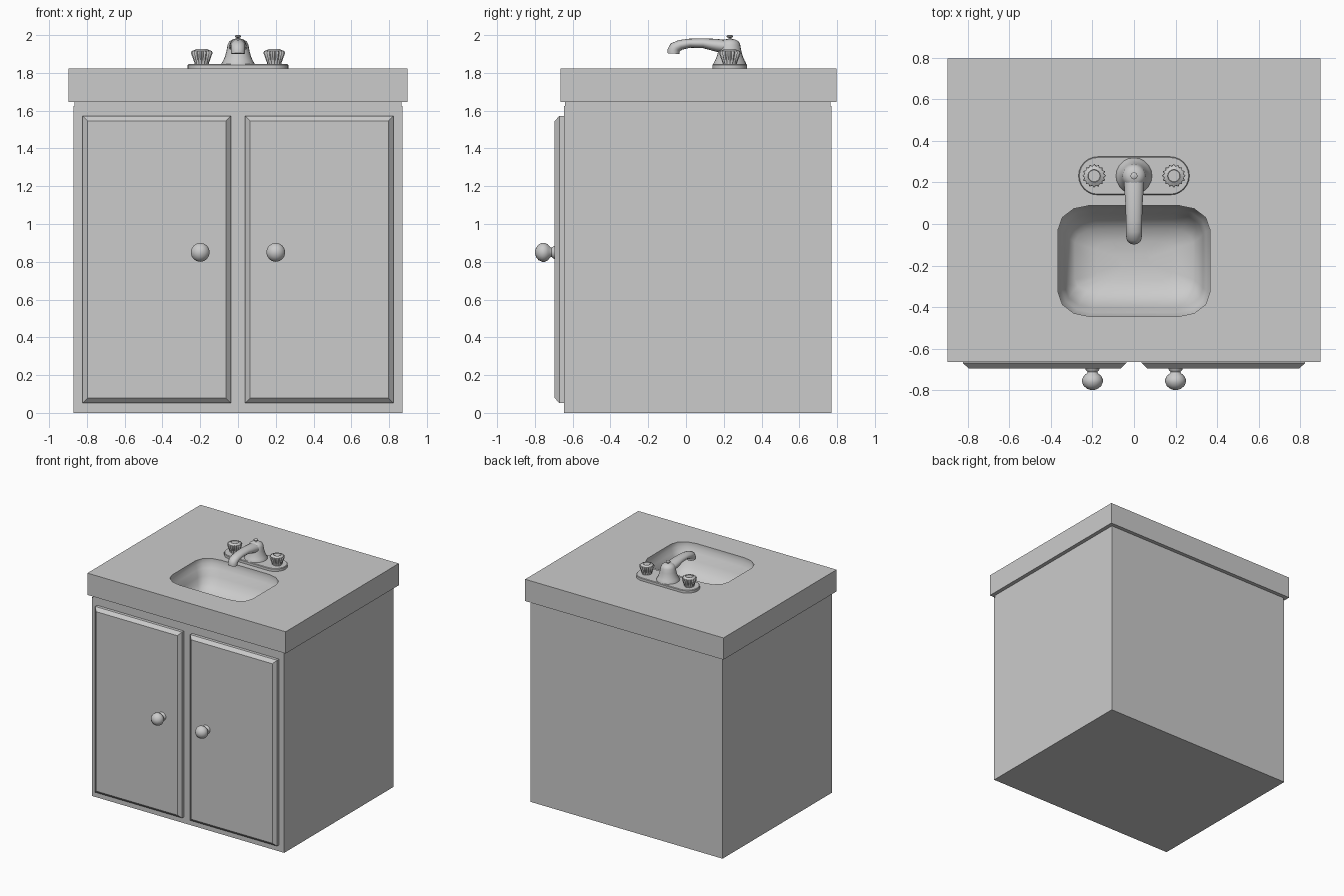
import bpy, bmesh, math
from mathutils import Vector

if "Cube" in bpy.data.objects:
    bpy.data.objects.remove(bpy.data.objects["Cube"])

pi = math.pi


def loft(bm, rings, cap_start=True, cap_end=True):
    """Skin a list of equal-length point rings; returns the vertex rings."""
    vr = [[bm.verts.new(p) for p in ring] for ring in rings]
    for a, b in zip(vr, vr[1:]):
        n = len(a)
        for i in range(n):
            j = (i + 1) % n
            bm.faces.new((a[i], a[j], b[j], b[i]))
    if cap_start:
        bm.faces.new(vr[0][::-1])
    if cap_end:
        bm.faces.new(vr[-1])
    return vr


def finish(bm, name, angle=35):
    bmesh.ops.recalc_face_normals(bm, faces=bm.faces[:])
    me = bpy.data.meshes.new(name)
    bm.to_mesh(me)
    bm.free()
    ob = bpy.data.objects.new(name, me)
    bpy.context.collection.objects.link(ob)
    bpy.ops.object.select_all(action='DESELECT')
    ob.select_set(True)
    bpy.context.view_layer.objects.active = ob
    bpy.ops.object.shade_smooth_by_angle(angle=math.radians(angle))
    return ob


def solid(name, rings, angle=35, **caps):
    bm = bmesh.new()
    loft(bm, rings, **caps)
    return finish(bm, name, angle)


def rect(x0, x1, y0, y1, z):
    return [(x0, y0, z), (x1, y0, z), (x1, y1, z), (x0, y1, z)]


def circle(c, r, z, n=16, flute=1.0):
    return [(c[0] + r * (flute if i % 2 else 1) * math.cos(2 * pi * i / n),
             c[1] + r * (flute if i % 2 else 1) * math.sin(2 * pi * i / n), z)
            for i in range(n)]


# Cabinet box, open under the counter so the bowl can hang inside
solid("cabinet", [rect(-.87, .87, -.645, .77, z) for z in (0, 1.625)], cap_end=False)

# Counter slab with the sunken basin
CY, HX, HY, RX, RY = -.178, .365, .267, .15, .115


def basin_ring(sx, sy, z):
    pts = []
    for q, (mx, my) in enumerate(((1, 1), (-1, 1), (-1, -1), (1, -1))):
        for k in range(4):
            a = q * pi / 2 + k * pi / 6
            pts.append(((mx * (HX - RX) + RX * math.cos(a)) * sx,
                        CY + (my * (HY - RY) + RY * math.sin(a)) * sy, z))
    return pts


bm = bmesh.new()
outer = loft(bm, [rect(-.865, .865, -.64, .765, 1.6),
                  rect(-.865, .865, -.64, .765, 1.645),
                  rect(-.897, .897, -.665, .797, 1.645),
                  rect(-.897, .897, -.665, .797, 1.823)], False, False)[-1]
bowl = [(1, 1, 1.823), (1, 1, 1.785), (.95, .93, 1.755), (.91, .85, 1.70), (.87, .74, 1.65),
        (.78, .58, 1.61), (.5, .35, 1.59), (.2, .12, 1.585)]
inner = loft(bm, [basin_ring(*b) for b in bowl], False, True)[0]
rim = [bm.edges.get((r[i], r[(i + 1) % len(r)])) for r in (outer, inner) for i in range(len(r))]
bmesh.ops.triangle_fill(bm, use_beauty=True, edges=rim)
finish(bm, "counter_and_basin")


# Doors with chamfered fronts, and their turned knobs
def door_ring(s, y, d):
    x0, x1, z0, z1 = .037 + d, .823 - d, .052 + d, 1.572 - d
    return [(s * x0, y, z0), (s * x1, y, z0), (s * x1, y, z1), (s * x0, y, z1)]


KNOB = [(.036, -.69), (.034, -.70), (.024, -.712), (.028, -.72), (.042, -.731), (.05, -.748),
        (.05, -.762), (.042, -.78), (.026, -.793), (.009, -.799)]
for s, side in ((-1, "left"), (1, "right")):
    solid(side + "_door", [door_ring(s, -.64, 0), door_ring(s, -.67, 0),
                           door_ring(s, -.695, .026)], 20)
    solid(side + "_knob", [[(x, y, .85 + v) for x, v, _ in circle((s * .2, 0), r, 0)]
                           for r, y in KNOB], 50)

# Faucet base plate: rounded-end slab
FY = .232


def stadium(r, z):
    pts = []
    for s, a0 in ((1, -pi / 2), (-1, pi / 2)):
        for k in range(13):
            a = a0 + pi * k / 12
            pts.append((s * .175 + r * math.cos(a), FY + r * math.sin(a), z))
    return pts


solid("faucet_plate", [stadium(.092, 1.82), stadium(.092, 1.842), stadium(.088, 1.846)])

# Fluted tap handles
HANDLE = [(.036, 1.84, 1), (.038, 1.852, .9), (.05, 1.885, .84), (.057, 1.905, .84),
          (.054, 1.915, .86), (.034, 1.923, 1), (.030, 1.926, 1), (.028, 1.92, 1)]
for s, side in ((-1, "left"), (1, "right")):
    solid(side + "_handle", [circle((s * .192, FY), r, z, 32, f) for r, z, f in HANDLE], 25)

# Bell-shaped spout body
BELL = [(.088, 1.84), (.086, 1.852), (.078, 1.866), (.068, 1.89), (.060, 1.92), (.055, 1.95),
        (.047, 1.966), (.03, 1.976), (.01, 1.98)]
solid("spout_body", [circle((0, FY), r, z, 20) for r, z in BELL], 50)

# Spout: elliptical sections (y, z, tilt in degrees, half width, half height)
SPOUT = [(.24, 1.935, 0, .05, .036), (.16, 1.946, 0, .046, .034), (.09, 1.957, 0, .041, .026),
         (.02, 1.957, 8, .039, .024), (-.03, 1.948, 20, .038, .027),
         (-.057, 1.935, 50, .038, .032), (-.066, 1.918, 80, .037, .033),
         (-.066, 1.902, 86, .036, .033), (-.066, 1.902, 86, .028, .025),
         (-.066, 1.915, 86, .026, .023)]
rings = []
for y, z, t, w, h in SPOUT:
    t = math.radians(t)
    rings.append([(w * math.cos(a), y - h * math.sin(a) * math.sin(t),
                   z + h * math.sin(a) * math.cos(t))
                  for a in (2 * pi * i / 16 for i in range(16))])
solid("spout", rings, 50)

# Drain lift rod
ROD = [(.008, 1.97), (.008, 1.986), (.017, 1.990), (.017, 1.996), (.010, 2.0)]
solid("lift_rod", [circle((0, FY), r, z, 12) for r, z in ROD])
